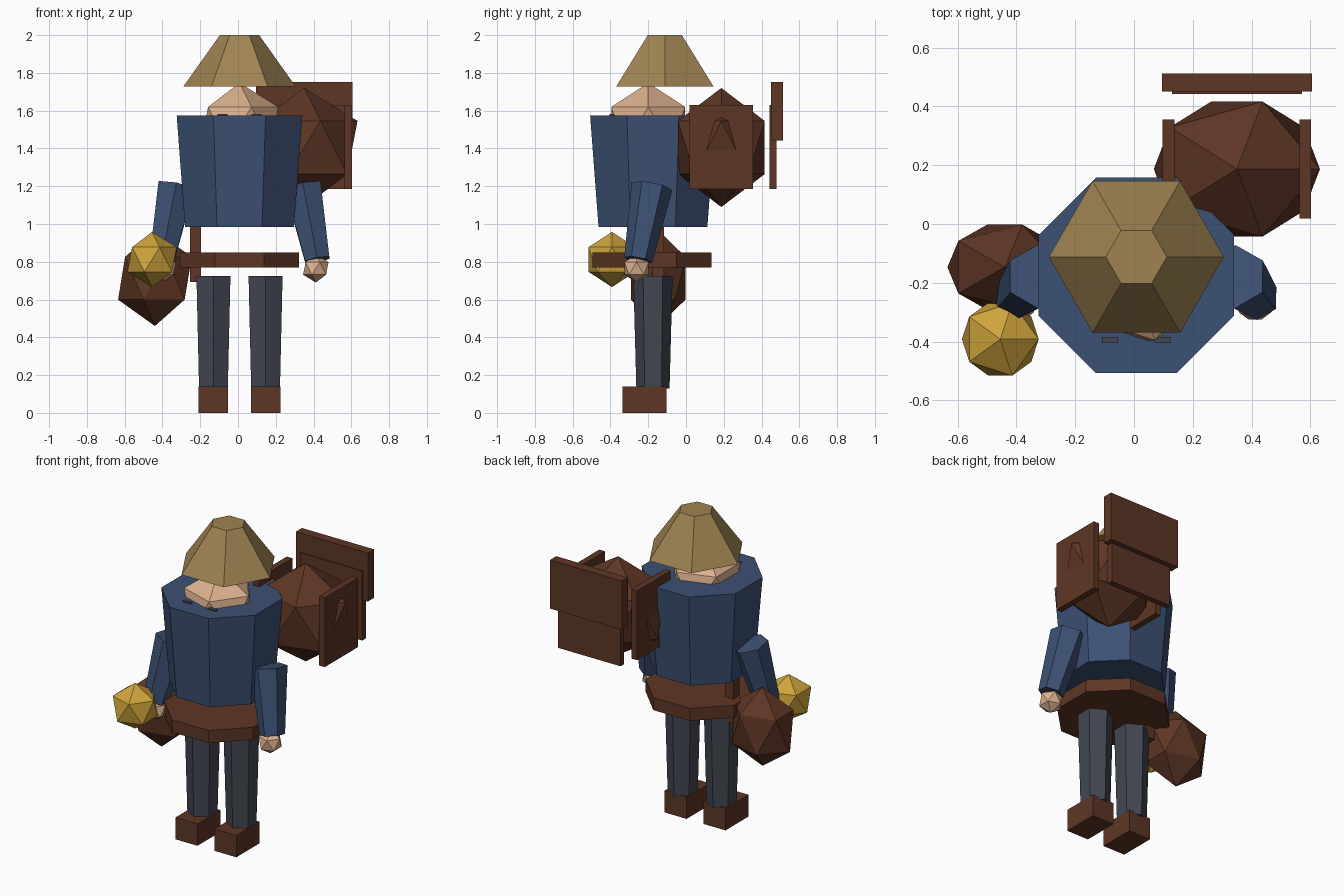
import bpy, bmesh, math
from mathutils import Vector

cube = bpy.data.objects.get("Cube")
if cube:
    bpy.data.objects.remove(cube, do_unlink=True)


def material(name, rgb):
    mat = bpy.data.materials.new(name)
    mat.use_nodes = True
    color = (*rgb, 1)
    mat.diffuse_color = color
    mat.node_tree.nodes["Principled BSDF"].inputs["Base Color"].default_value = color
    return mat


BLUE = material("blue cloth", (0.046, 0.082, 0.172))
STRAW = material("straw", (0.35, 0.23, 0.085))
SKIN = material("skin", (0.72, 0.44, 0.27))
GOLD = material("gold", (0.62, 0.37, 0.045))
LEATHER = material("brown leather", (0.11, 0.037, 0.018))
SLATE = material("slate cloth", (0.055, 0.062, 0.085))


def add_object(name, bm, mat):
    bmesh.ops.recalc_face_normals(bm, faces=bm.faces)
    mesh = bpy.data.meshes.new(name)
    bm.to_mesh(mesh)
    bm.free()
    mesh.materials.append(mat)
    obj = bpy.data.objects.new(name, mesh)
    bpy.context.collection.objects.link(obj)
    return obj


def frustum(name, mat, start, end, r_start, r_end, sides, turn=0.0):
    """Tapered prism between two points, with caps square to its axis."""
    start, end = Vector(start), Vector(end)
    spin = Vector((0, 0, 1)).rotation_difference(end - start)
    bm = bmesh.new()
    rings = []
    for centre, radius in ((start, r_start), (end, r_end)):
        angles = [math.radians(turn) + math.tau * i / sides for i in range(sides)]
        rings.append([bm.verts.new(centre + spin @ Vector(
            (radius * math.cos(a), radius * math.sin(a), 0))) for a in angles])
    low, high = rings
    for i in range(sides):
        j = (i + 1) % sides
        bm.faces.new((low[i], low[j], high[j], high[i]))
    bm.faces.new(low)
    bm.faces.new(high)
    return add_object(name, bm, mat)


def ball(name, mat, centre, radii):
    """Twenty-sided ball, stretched along the axes."""
    bm = bmesh.new()
    bmesh.ops.create_icosphere(bm, subdivisions=1, radius=1)
    bmesh.ops.scale(bm, vec=radii, verts=bm.verts)
    bmesh.ops.translate(bm, vec=centre, verts=bm.verts)
    return add_object(name, bm, mat)


def box(name, mat, centre, size):
    bm = bmesh.new()
    bmesh.ops.create_cube(bm, size=1)
    bmesh.ops.scale(bm, vec=size, verts=bm.verts)
    bmesh.ops.translate(bm, vec=centre, verts=bm.verts)
    return add_object(name, bm, mat)


CX, CY = 0.008, -0.175   # body axis

# Torso, belt, head and hat
frustum("torso", BLUE, (CX, CY, 0.985), (CX, CY, 1.575), 0.312, 0.36, 8, 22.5)
frustum("belt", LEATHER, (CX, CY - 0.005, 0.77), (CX, CY - 0.005, 0.85), 0.34, 0.34, 8, 22.5)
ball("head", SKIN, (CX, -0.2, 1.517), (0.23, 0.23, 0.23))
frustum("hat", STRAW, (CX, -0.112, 1.727), (CX, -0.112, 2.0), 0.298, 0.104, 6)

# Paired parts
for side, s in (("left", 1), ("right", -1)):
    def at(x, y, z):
        return (CX + s * x, y, z)

    box(side + "_eye", SLATE, at(0.09, -0.395, 1.56), (0.055, 0.02, 0.045))
    frustum(side + "_leg", SLATE, at(0.138, CY, 0.13), at(0.138, CY, 0.725), 0.088, 0.104, 6, 30)
    box(side + "_boot", LEATHER, at(0.138, -0.22, 0.07), (0.156, 0.233, 0.14))
    frustum(side + "_arm", BLUE, at(0.412, -0.253, 0.81), at(0.336, -0.18, 1.2), 0.075, 0.11, 6, 30)
    ball(side + "_hand", SKIN, at(0.404, -0.262, 0.765), (0.075, 0.075, 0.075))

# Lantern ball and hip pouch on the right side
ball("lantern", GOLD, (-0.455, -0.392, 0.812), (0.146, 0.146, 0.146))
ball("hip_pouch", LEATHER, (-0.44, -0.147, 0.713), (0.218, 0.17, 0.253))
box("pouch_strap", LEATHER, (-0.225, -0.147, 0.85), (0.06, 0.06, 0.315))

# Backpack with side boards and back boards
PX = 0.35
ball("backpack", LEATHER, (PX, 0.187, 1.405), (0.316, 0.27, 0.315))
for side, s in (("left", 1), ("right", -1)):
    box("pack_board_" + side, LEATHER, (PX + s * 0.233, 0.187, 1.408), (0.04, 0.338, 0.445))
box("pack_back_lower", LEATHER, (PX, 0.461, 1.408), (0.442, 0.038, 0.445))
box("pack_back_upper", LEATHER, (PX, 0.482, 1.597), (0.51, 0.062, 0.312))
